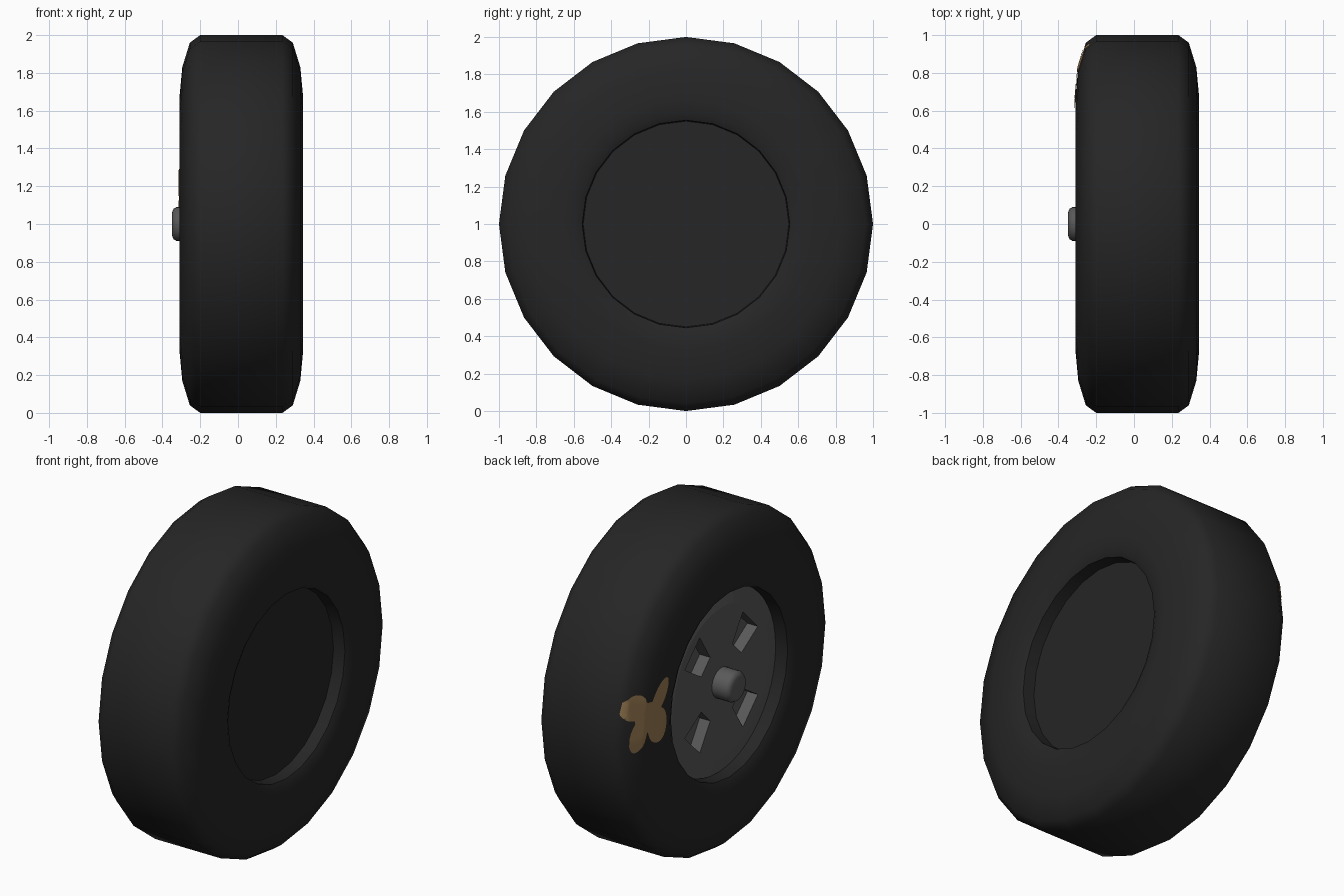
import bpy, bmesh
from math import sin, cos, pi, atan2, hypot, radians

if "Cube" in bpy.data.objects:
    bpy.data.objects.remove(bpy.data.objects["Cube"])

def material(name, rgb):
    m = bpy.data.materials.new(name)
    m.diffuse_color = (*rgb, 1)
    m.use_nodes = True
    m.node_tree.nodes["Principled BSDF"].inputs["Base Color"].default_value = m.diffuse_color
    return m

RUBBER = material("black rubber", (0.019, 0.019, 0.019))
METAL = material("dark grey metal", (0.10, 0.10, 0.10))
MUD = material("dry mud", (0.32, 0.20, 0.085))

def finish(name, bm, mat, angle):
    bmesh.ops.recalc_face_normals(bm, faces=bm.faces)
    me = bpy.data.meshes.new(name)
    bm.to_mesh(me)
    bm.free()
    me.materials.append(mat)
    ob = bpy.data.objects.new(name, me)
    bpy.context.collection.objects.link(ob)
    bpy.ops.object.select_all(action='DESELECT')
    ob.select_set(True)
    bpy.context.view_layer.objects.active = ob
    if angle:
        bpy.ops.object.shade_smooth_by_angle(angle=radians(angle))
    return ob

def lathe(name, profile, sides, mat, angle=50):
    """Spin (x, radius) points around the axle; both ends get a flat disc."""
    bm = bmesh.new()
    rings = [[bm.verts.new((x, r * cos(2 * pi * k / sides), 1 + r * sin(2 * pi * k / sides)))
              for k in range(sides)] for x, r in profile]
    for a, b in zip(rings, rings[1:]):
        for k in range(sides):
            j = (k + 1) % sides
            bm.faces.new((a[k], a[j], b[j], b[k]))
    bm.faces.new(rings[0])
    bm.faces.new(rings[-1])
    return finish(name, bm, mat, angle)

# Tire: 24 sides, recessed on both faces
MID = 0.0175
half = [(0.2175, 1.0), (0.2725, 0.96), (0.3125, 0.83), (0.3275, 0.67),
        (0.3225, 0.59), (0.305, 0.555)]
left = [(MID - x, r) for x, r in half]
right = [(MID + x, r) for x, r in half]
lathe("tire", [(-0.10, 0.55)] + left[::-1] + right + [(0.25, 0.55)], 24, RUBBER)

# Hub plate with four tapered windows
hub = lathe("hub_plate", [(-0.09, 0.548), (-0.212, 0.548), (-0.235, 0.45)], 48, METAL, 0)
for k in range(4):
    a = pi / 4 + k * pi / 2
    bm = bmesh.new()
    layers = []
    for x in (-0.30, -0.165):
        layers.append([bm.verts.new((x, u * cos(a) - v * sin(a), 1 + u * sin(a) + v * cos(a)))
                       for u, v in ((0.21, -0.06), (0.39, -0.10), (0.39, 0.10), (0.21, 0.06))])
    bm.faces.new(layers[0])
    bm.faces.new(layers[1])
    for i in range(4):
        j = (i + 1) % 4
        bm.faces.new((layers[0][i], layers[0][j], layers[1][j], layers[1][i]))
    cutter = finish("window_cutter", bm, METAL, 0)
    cutter.hide_render = True
    bpy.context.view_layer.objects.active = hub
    mod = hub.modifiers.new("window", 'BOOLEAN')
    mod.operation = 'DIFFERENCE'
    mod.solver = 'EXACT'
    mod.object = cutter
    bpy.ops.object.modifier_apply(modifier=mod.name)
    bpy.data.objects.remove(cutter)

# Centre cap
lathe("centre_cap", [(-0.20, 0.09), (-0.325, 0.09), (-0.342, 0.08), (-0.349, 0.06)], 24, METAL)

# Mud splash: union of ellipses draped on the left sidewall
def sidewall_x(y, z):
    t = atan2(z, y) % (pi / 12) - pi / 24
    r = hypot(y, z) * cos(t) / cos(pi / 24)
    for (x0, r0), (x1, r1) in zip(left, left[1:]):
        if r1 <= r <= r0:
            return x0 + (x1 - x0) * (r0 - r) / (r0 - r1)
    return left[0][0]

# centre y, centre z, half length, half width, tilt in degrees
blobs = [(0.785, 0.115, 0.10, 0.08, 0), (0.69, 0.195, 0.12, 0.05, 127),
         (0.88, 0.19, 0.085, 0.075, 0), (0.71, 0.035, 0.105, 0.085, 90),
         (0.86, 0.02, 0.10, 0.06, 110)]

def in_mud(y, z):
    for cy, cz, a, b, tilt in blobs:
        c, s = cos(radians(tilt)), sin(radians(tilt))
        u, v = (y - cy) * c + (z - cz) * s, (z - cz) * c - (y - cy) * s
        if (u / a) ** 2 + (v / b) ** 2 <= 1:
            return True
    return False

CY, CZ, RAYS, RINGS = 0.785, 0.115, 96, 10
bm = bmesh.new()
centre = bm.verts.new((sidewall_x(CY, CZ) - 0.005, CY, 1 + CZ))
rays = []
for k in range(RAYS):
    dy, dz = cos(2 * pi * k / RAYS), sin(2 * pi * k / RAYS)
    reach = max(d for d in (i * 0.002 for i in range(150))
                if in_mud(CY + d * dy, CZ + d * dz) and hypot(CY + d * dy, CZ + d * dz) < 0.975)
    ray = []
    for i in range(1, RINGS + 1):
        y, z = CY + dy * reach * i / RINGS, CZ + dz * reach * i / RINGS
        ray.append(bm.verts.new((sidewall_x(y, z) - 0.005, y, 1 + z)))
    rays.append(ray)
for k in range(RAYS):
    p, q = rays[k], rays[(k + 1) % RAYS]
    bm.faces.new((centre, q[0], p[0]))
    for i in range(RINGS - 1):
        bm.faces.new((p[i], q[i], q[i + 1], p[i + 1]))
finish("mud_splash", bm, MUD, 60)
